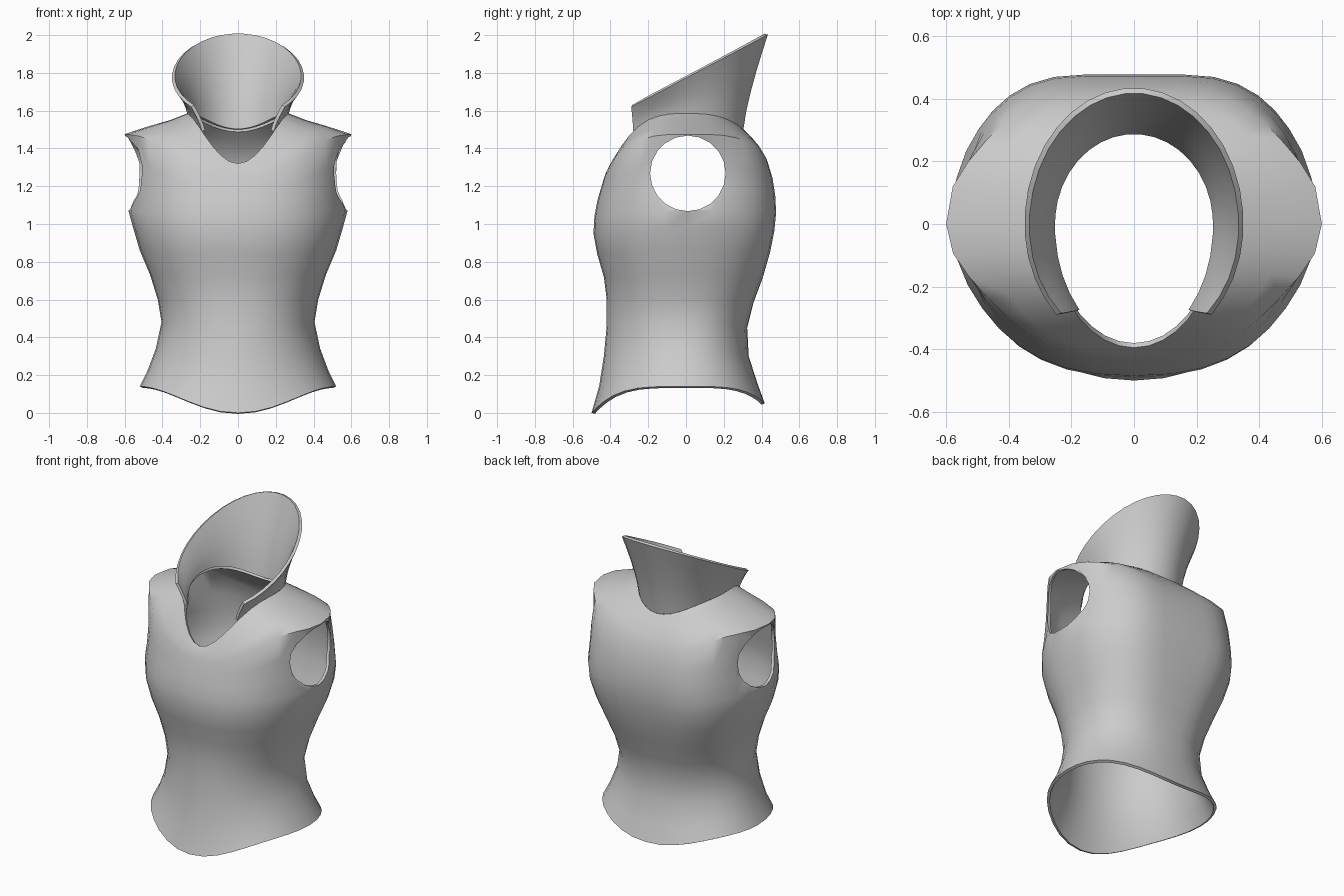
import bpy, bmesh
from math import sin, cos, pi

if "Cube" in bpy.data.objects:
    bpy.data.objects.remove(bpy.data.objects["Cube"], do_unlink=True)

SEGMENTS = 36
THICKNESS = 0.018

grey = bpy.data.materials.new("plain grey")
grey.use_nodes = True
grey.diffuse_color = (0.6, 0.6, 0.6, 1)
grey.node_tree.nodes["Principled BSDF"].inputs["Base Color"].default_value = grey.diffuse_color

# Body rings: side z, front z, back z, half width, side flare,
# front depth, back depth, roundness (1 = ellipse), z blend power
RINGS = [
    (0.14, 0.00, 0.05, 0.52, 0, 0.50, 0.42, 0.95, 4),
    (0.22, 0.14, 0.16, 0.48, 0, 0.46, 0.38, 0.95, 3),
    (0.34, 0.30, 0.30, 0.435, 0, 0.435, 0.335, 0.95, 2),
    (0.48, 0.46, 0.45, 0.405, 0, 0.42, 0.33, 0.9, 2),
    (0.60, 0.60, 0.58, 0.425, 0, 0.42, 0.365, 0.85, 2),
    (0.73, 0.72, 0.72, 0.465, 0, 0.435, 0.42, 0.8, 2),
    (0.86, 0.84, 0.85, 0.51, 0.01, 0.47, 0.46, 0.75, 2),
    (0.98, 0.95, 0.96, 0.535, 0.02, 0.49, 0.485, 0.7, 2),
    (1.07, 1.04, 1.06, 0.54, 0.04, 0.485, 0.495, 0.7, 2),
    (1.18, 1.12, 1.15, 0.535, 0.01, 0.47, 0.49, 0.7, 2),
    (1.33, 1.19, 1.24, 0.53, 0.02, 0.45, 0.475, 0.72, 2),
    (1.475, 1.24, 1.33, 0.51, 0.09, 0.435, 0.445, 0.75, 3),
    (1.515, 1.27, 1.39, 0.44, 0.04, 0.425, 0.41, 0.8, 3),
    (1.55, 1.30, 1.45, 0.35, 0.01, 0.41, 0.36, 0.9, 3),
    (1.585, 1.32, 1.50, 0.27, 0, 0.395, 0.305, 1, 3),
]


def ring_point(ring, t):
    """Point at angle t on a rounded section with its own front, side and back heights."""
    zs, zf, zb, w, flare, yf, yb, p, k = ring
    c, s = cos(t), sin(t)
    front = s < 0
    if front:
        p = (p + 1) / 2
    side = 1 if c > 0 else -1
    x = side * (w * abs(c) ** p + flare * abs(c) ** 12)
    # Shallow dip along the spine
    dent = 0 if front else (1 - p) * 0.06 * abs(s) ** 24
    y = -yf * abs(s) ** p if front else yb * abs(s) ** p - dent
    z = zs + ((zf if front else zb) - zs) * abs(s) ** k
    return x, y, z


def loft(name, rows, closed):
    """Skin a list of point rows, give it thickness and the material."""
    bm = bmesh.new()
    grid = [[bm.verts.new(p) for p in row] for row in rows]
    n = len(rows[0])
    for low, high in zip(grid, grid[1:]):
        for i in range(n if closed else n - 1):
            j = (i + 1) % n
            bm.faces.new((low[i], low[j], high[j], high[i]))
    mesh = bpy.data.meshes.new(name)
    bm.to_mesh(mesh)
    bm.free()
    obj = bpy.data.objects.new(name, mesh)
    bpy.context.collection.objects.link(obj)
    mesh.materials.append(grey)
    shell = obj.modifiers.new("shell", 'SOLIDIFY')
    shell.thickness = THICKNESS
    shell.offset = -1
    return obj


def finish(obj):
    """Apply the modifiers and shade smoothly with sharp rims."""
    bpy.ops.object.select_all(action='DESELECT')
    obj.select_set(True)
    bpy.context.view_layer.objects.active = obj
    for mod in list(obj.modifiers):
        bpy.ops.object.modifier_apply(modifier=mod.name)
    bpy.ops.object.shade_smooth_by_angle(angle=pi / 4)


# Sleeveless body
angles = [2 * pi * i / SEGMENTS for i in range(SEGMENTS)]
body = loft("body", [[ring_point(r, t) for t in angles] for r in RINGS], True)

# Arm holes, cut by one oval bar through both sides
bpy.ops.mesh.primitive_cylinder_add(vertices=20, radius=1, depth=3,
                                    location=(0, 0.01, 1.268), rotation=(0, pi / 2, 0))
cutter = bpy.context.object
cutter.name = "arm_hole_cutter"
cutter.scale = (0.2, 0.2, 1)
cutter.hide_render = True
cut = body.modifiers.new("arm holes", 'BOOLEAN')
cut.operation = 'DIFFERENCE'
cut.solver = 'EXACT'
cut.object = cutter
finish(body)
bpy.data.objects.remove(cutter, do_unlink=True)

# Tall flared collar, open at the front, with a slanted rim
RIM = (0, 0, 0, 0.35, 0, 0.41, 0.435, 1, 1)
sweep = [-pi / 4 + 1.5 * pi * i / 27 for i in range(28)]
rows = []
for f in (0, 0.2, 0.4, 0.6, 0.8, 1):
    row = []
    for t in sweep:
        x0, y0, z0 = ring_point(RINGS[-1], t)
        x1, y1, _ = ring_point(RIM, t)
        z1 = 1.62 + 0.528 * (y1 + 0.29)
        out = f ** 1.3
        row.append((x0 + (x1 - x0) * out, y0 + (y1 - y0) * out, z0 + (z1 - z0) * f))
    rows.append(row)
finish(loft("collar", rows, False))
